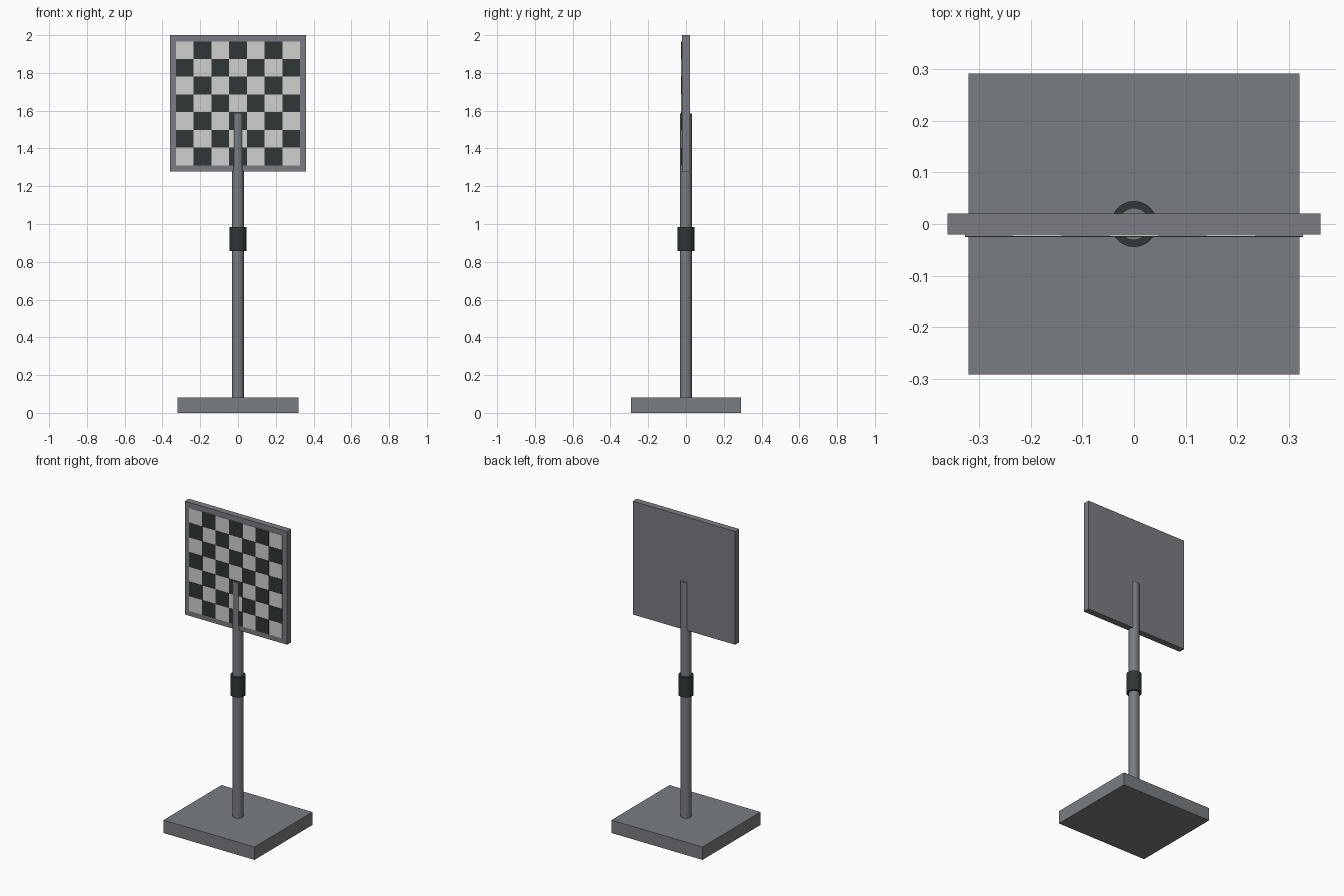
import bpy, bmesh, math
from mathutils import Matrix

if "Cube" in bpy.data.objects:
    bpy.data.objects.remove(bpy.data.objects["Cube"])


def material(name, rgb):
    m = bpy.data.materials.new(name)
    lin = [c / 255 / 12.92 if c <= 10 else ((c / 255 + 0.055) / 1.055) ** 2.4 for c in rgb]
    m.diffuse_color = (*lin, 1)
    m.use_nodes = True
    m.node_tree.nodes["Principled BSDF"].inputs["Base Color"].default_value = m.diffuse_color
    return m


grey = material("metal grey", (121, 125, 130))
frame_grey = material("frame grey", (123, 124, 131))
dark = material("dark green black", (47, 55, 54))
light = material("off white", (208, 209, 205))


def add_box(bm, x0, x1, y0, y1, z0, z1):
    centre = ((x0 + x1) / 2, (y0 + y1) / 2, (z0 + z1) / 2)
    size = (x1 - x0, y1 - y0, z1 - z0)
    bmesh.ops.create_cube(bm, size=1, matrix=Matrix.Translation(centre) @ Matrix.Diagonal((*size, 1)))


def finish(name, bm, mat):
    mesh = bpy.data.meshes.new(name)
    bm.to_mesh(mesh)
    bm.free()
    mesh.materials.append(mat)
    ob = bpy.data.objects.new(name, mesh)
    bpy.context.collection.objects.link(ob)
    return ob


def box(name, mat, *bounds):
    bm = bmesh.new()
    add_box(bm, *bounds)
    return finish(name, bm, mat)


def cylinder(name, mat, r, z0, z1):
    bpy.ops.mesh.primitive_cylinder_add(vertices=32, radius=r, depth=z1 - z0, location=(0, 0, (z0 + z1) / 2))
    ob = bpy.context.object
    ob.name = name
    ob.data.materials.append(mat)
    bpy.ops.object.shade_smooth_by_angle(angle=math.radians(35))
    return ob


# stand
box("base", grey, -0.321, 0.321, -0.292, 0.292, 0, 0.082)
cylinder("pole", grey, 0.031, 0.08, 1.585)
cylinder("height_collar", dark, 0.0445, 0.858, 0.984)

# board and its light backing plate
box("board", frame_grey, -0.361, 0.361, -0.0205, 0.0205, 1.278, 2.0)
half, mid, n = 0.328, 1.639, 7
box("light_squares", light, -half, half, -0.0235, -0.0195, mid - half, mid + half)

# dark squares on alternate cells
bm = bmesh.new()
s = 2 * half / n
for row in range(n):
    for col in range(n):
        if (row + col) % 2:
            x, z = -half + col * s, mid - half + row * s
            add_box(bm, x, x + s, -0.0255, -0.0225, z, z + s)
finish("dark_squares", bm, dark)
